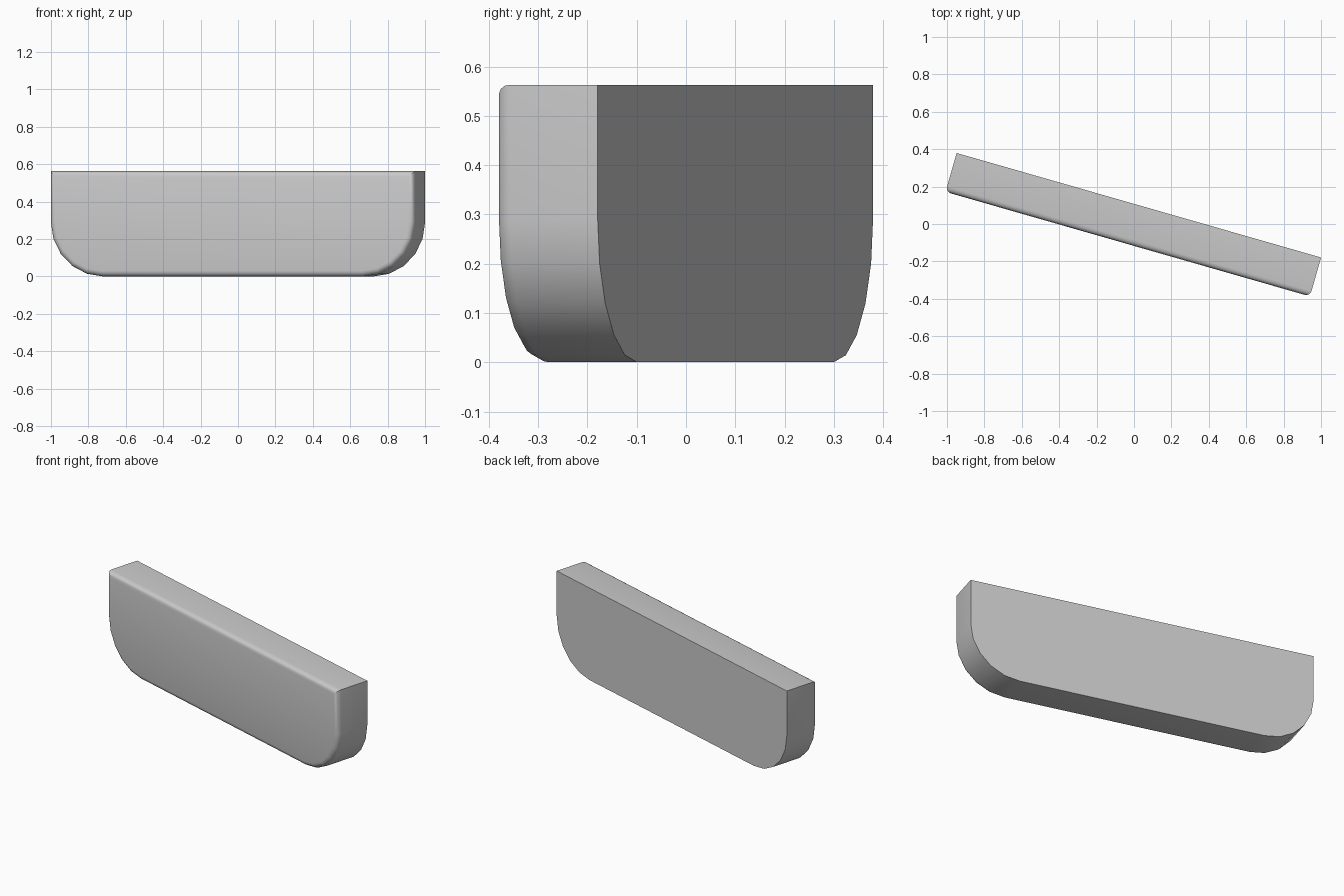
import bpy, bmesh, math
from mathutils import Matrix

if "Cube" in bpy.data.objects:
    bpy.data.objects.remove(bpy.data.objects["Cube"])

LENGTH, DEPTH, HEIGHT = 2.027, 0.216, 0.563
CORNER, EDGE, STEPS = 0.29, 0.03, 5

# Plank outline: square top corners, rounded bottom corners
half = LENGTH / 2
outline = [(half, HEIGHT), (-half, HEIGHT)]
for cx, start in ((-half + CORNER, 180), (half - CORNER, 270)):
    for i in range(STEPS + 1):
        a = math.radians(start + 90 * i / STEPS)
        outline.append((cx + CORNER * math.cos(a), CORNER + CORNER * math.sin(a)))

# Extrude the outline from back to front
bm = bmesh.new()
back = bm.faces.new([bm.verts.new((x, DEPTH / 2, z)) for x, z in outline])
ext = bmesh.ops.extrude_face_region(bm, geom=[back], use_keep_orig=True)
front_verts = [g for g in ext["geom"] if isinstance(g, bmesh.types.BMVert)]
bmesh.ops.translate(bm, verts=front_verts, vec=(0, -DEPTH, 0))
bmesh.ops.recalc_face_normals(bm, faces=bm.faces)

# Round over the front rim only
rim = [e for e in bm.edges if all(v.co.y < 0 for v in e.verts)]
bmesh.ops.bevel(bm, geom=rim, offset=EDGE, segments=4, profile=0.5,
                affect='EDGES', clamp_overlap=True)

# Turn to the slanted pose and centre it on the origin
bmesh.ops.transform(bm, matrix=Matrix.Rotation(math.radians(-16.0), 4, 'Z'), verts=bm.verts)
xs = [v.co.x for v in bm.verts]
ys = [v.co.y for v in bm.verts]
bmesh.ops.translate(bm, verts=bm.verts,
                    vec=(-(min(xs) + max(xs)) / 2, -(min(ys) + max(ys)) / 2, 0))

mesh = bpy.data.meshes.new("rounded_plank")
bm.to_mesh(mesh)
bm.free()
plank = bpy.data.objects.new("rounded_plank", mesh)
bpy.context.collection.objects.link(plank)

# Smooth shading with crisp edges
bpy.context.view_layer.objects.active = plank
plank.select_set(True)
bpy.ops.object.shade_smooth_by_angle(angle=math.radians(30))
